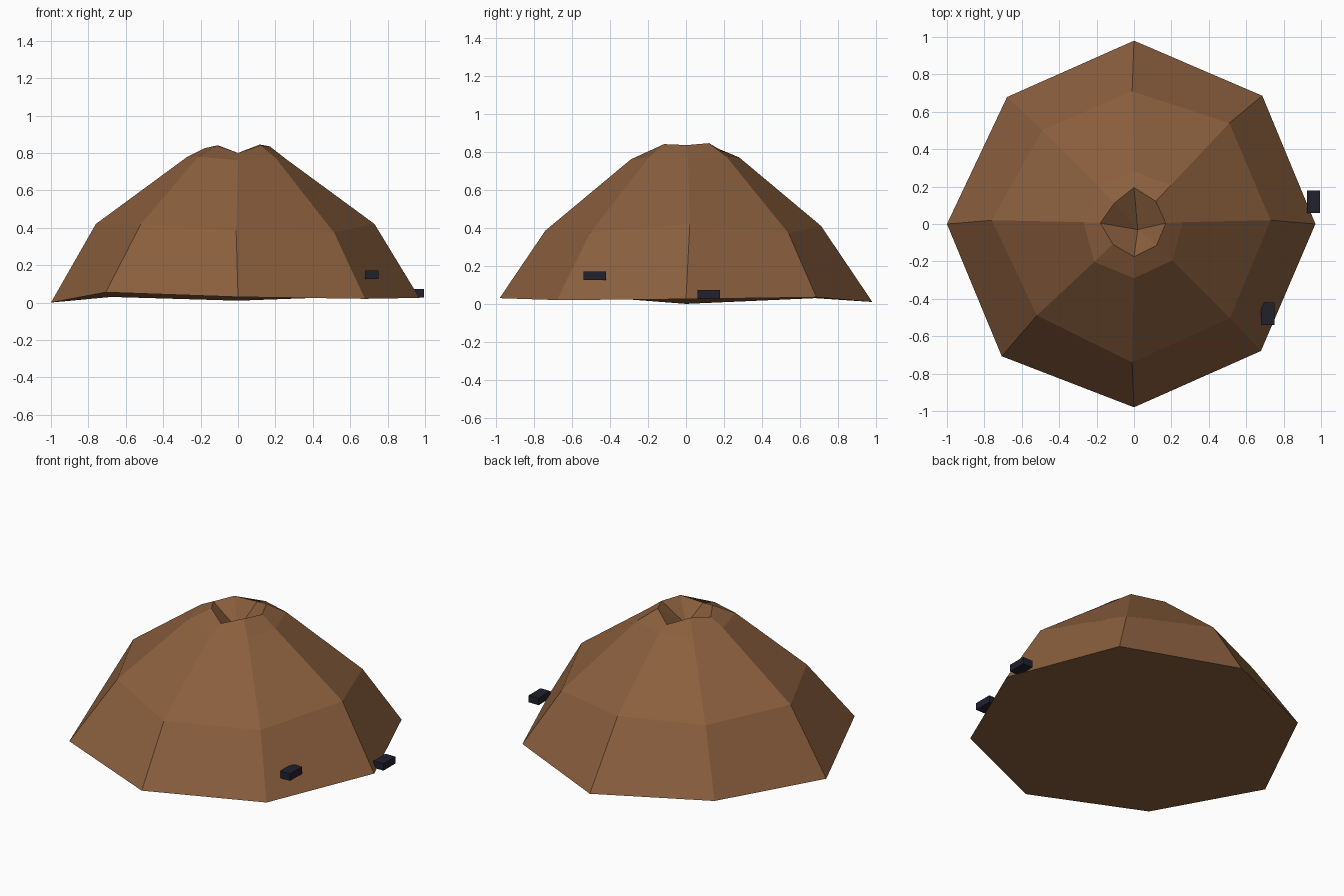
import bpy, bmesh, math
from mathutils import Vector

cube = bpy.data.objects.get("Cube")
if cube:
    bpy.data.objects.remove(cube, do_unlink=True)


def make_material(name, colour):
    mat = bpy.data.materials.new(name)
    mat.use_nodes = True
    mat.diffuse_color = colour
    mat.node_tree.nodes["Principled BSDF"].inputs["Base Color"].default_value = colour
    return mat


def make_object(name, bm, mat):
    bmesh.ops.recalc_face_normals(bm, faces=bm.faces)
    mesh = bpy.data.meshes.new(name)
    bm.to_mesh(mesh)
    bm.free()
    mesh.materials.append(mat)
    obj = bpy.data.objects.new(name, mesh)
    bpy.context.collection.objects.link(obj)
    return obj


def add_ring(bm, centre, radii, heights):
    """One uneven ring of corners, starting at +x and turning towards +y."""
    ring = []
    for i, (radius, height) in enumerate(zip(radii, heights)):
        angle = math.tau * i / len(radii)
        ring.append(bm.verts.new((centre[0] + radius * math.cos(angle),
                                  centre[1] + radius * math.sin(angle), height)))
    return ring


def bridge(bm, lower, upper):
    count = len(lower)
    for i in range(count):
        j = (i + 1) % count
        bm.faces.new((lower[i], lower[j], upper[j], upper[i]))


def make_block(name, location, size, mat):
    bm = bmesh.new()
    bmesh.ops.create_cube(bm, size=1)
    bmesh.ops.scale(bm, vec=Vector(size), verts=bm.verts)
    bmesh.ops.translate(bm, vec=Vector(location), verts=bm.verts)
    return make_object(name, bm, mat)


earth = make_material("earth brown", (0.258, 0.115, 0.048, 1))
dark = make_material("dark slate", (0.015, 0.015, 0.028, 1))

# Mound: uneven eight-sided rings from the foot up to the crater rim
bm = bmesh.new()
foot = add_ring(bm, (0, 0),
                (.97, .97, .98, .96, 1, 1, .98, .96),
                (.025, .035, .01, .03, 0, .055, .03, .02))
shoulder = add_ring(bm, (-.01, .02),
                    (.74, .735, .69, .68, .75, .72, .76, .74),
                    (.42, .37, .41, .4, .42, .42, .385, .375))
collar = add_ring(bm, (0, .01),
                  (.26, .28, .27, .27, .27, .3, .3, .29),
                  (.765, .78, .77, .77, .78, .78, .76, .77))
rim = add_ring(bm, (0, .005),
               (.17, .165, .19, .15, .18, .16, .18, .17),
               (.835, .845, .8, .84, .825, .84, .8, .84))
for lower, upper in ((foot, shoulder), (shoulder, collar), (collar, rim)):
    bridge(bm, lower, upper)

# Crater floor point and closed underside
pit = bm.verts.new((.02, -.03, .71))
for i in range(len(rim)):
    bm.faces.new((rim[i], rim[(i + 1) % len(rim)], pit))
bm.faces.new(foot)
make_object("mound", bm, earth)

# Two small dark blocks by the slope
block_size = (.07, .12, .045)
make_block("upper_block", (.715, -.48, .148), block_size, dark)
make_block("lower_block", (.96, .12, .05), block_size, dark)
